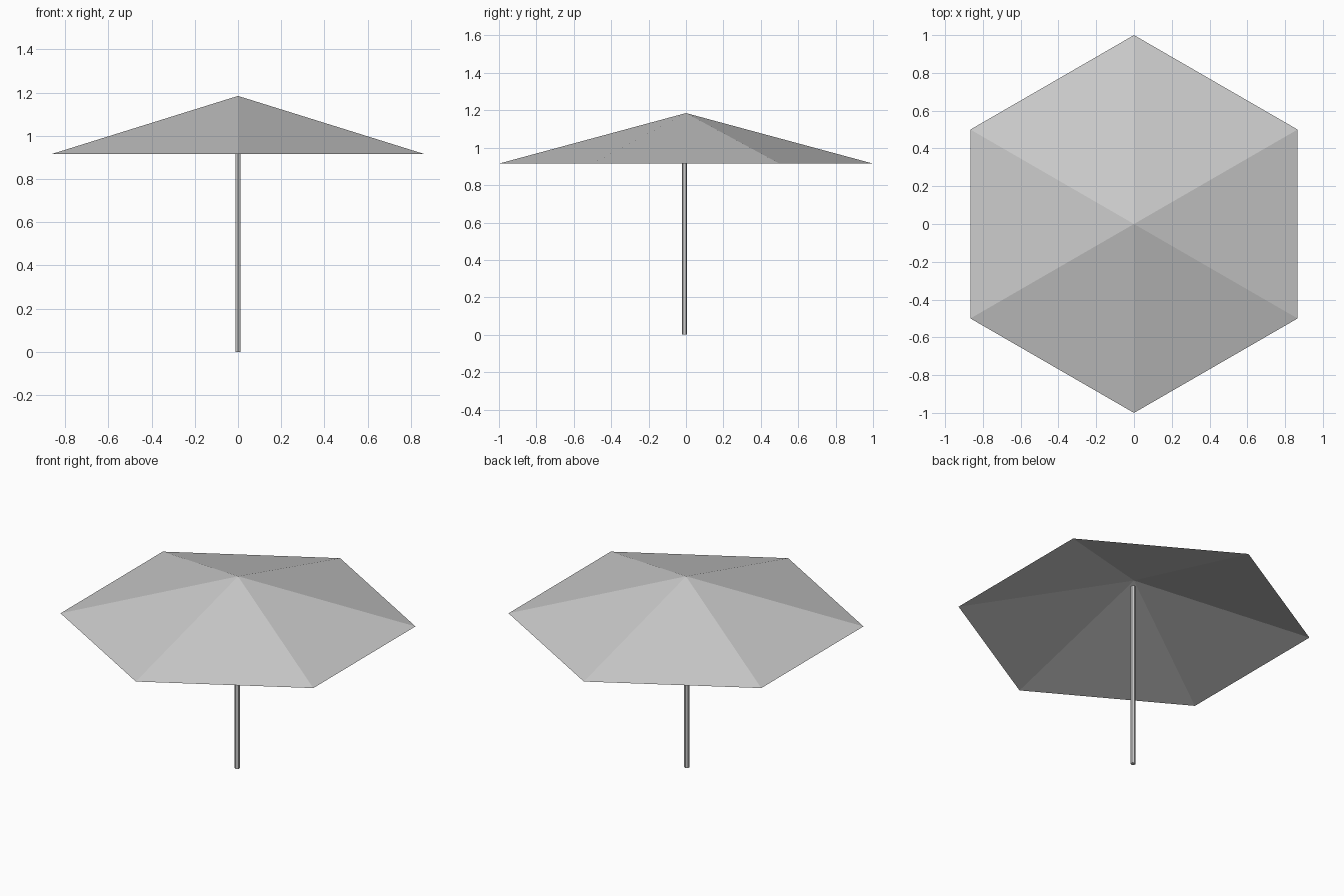
import bpy
import bmesh
from math import radians
from mathutils import Matrix

cube = bpy.data.objects.get("Cube")
if cube:
    bpy.data.objects.remove(cube, do_unlink=True)

SIDES = 6
RIM_Z, APEX_Z = 0.915, 1.185
POLE_TOP = 1.15

grey = bpy.data.materials.new("light_grey")
grey.use_nodes = True
colour = (0.6, 0.6, 0.6, 1)
grey.diffuse_color = colour
grey.node_tree.nodes["Principled BSDF"].inputs["Base Color"].default_value = colour


def hex_cone(name, r_bottom, r_top, z_bottom, z_top, capped, y=0):
    """Flat-shaded six-sided cone or prism with corners on the y axis."""
    bm = bmesh.new()
    bmesh.ops.create_cone(bm, cap_ends=capped, segments=SIDES,
                          radius1=r_bottom, radius2=r_top, depth=z_top - z_bottom)
    bmesh.ops.remove_doubles(bm, verts=bm.verts, dist=0.0001)
    # Turn a corner to face the front
    corner = max(bm.verts, key=lambda v: v.co.xy.length).co.xy
    if abs(corner.x) > 0.999 * corner.length:
        bmesh.ops.rotate(bm, verts=bm.verts, matrix=Matrix.Rotation(radians(30), 3, 'Z'))
    bmesh.ops.translate(bm, verts=bm.verts, vec=(0, y, (z_bottom + z_top) / 2))
    bmesh.ops.recalc_face_normals(bm, faces=bm.faces)
    mesh = bpy.data.meshes.new(name)
    bm.to_mesh(mesh)
    bm.free()
    mesh.materials.append(grey)
    obj = bpy.data.objects.new(name, mesh)
    bpy.context.collection.objects.link(obj)
    return obj


# Open canopy: a thin sheet without a floor
hex_cone("canopy", 1, 0, RIM_Z, APEX_Z, False)

# Slim pole, set slightly towards the front
hex_cone("pole", 0.0145, 0.0145, 0, POLE_TOP, True, y=-0.008)
